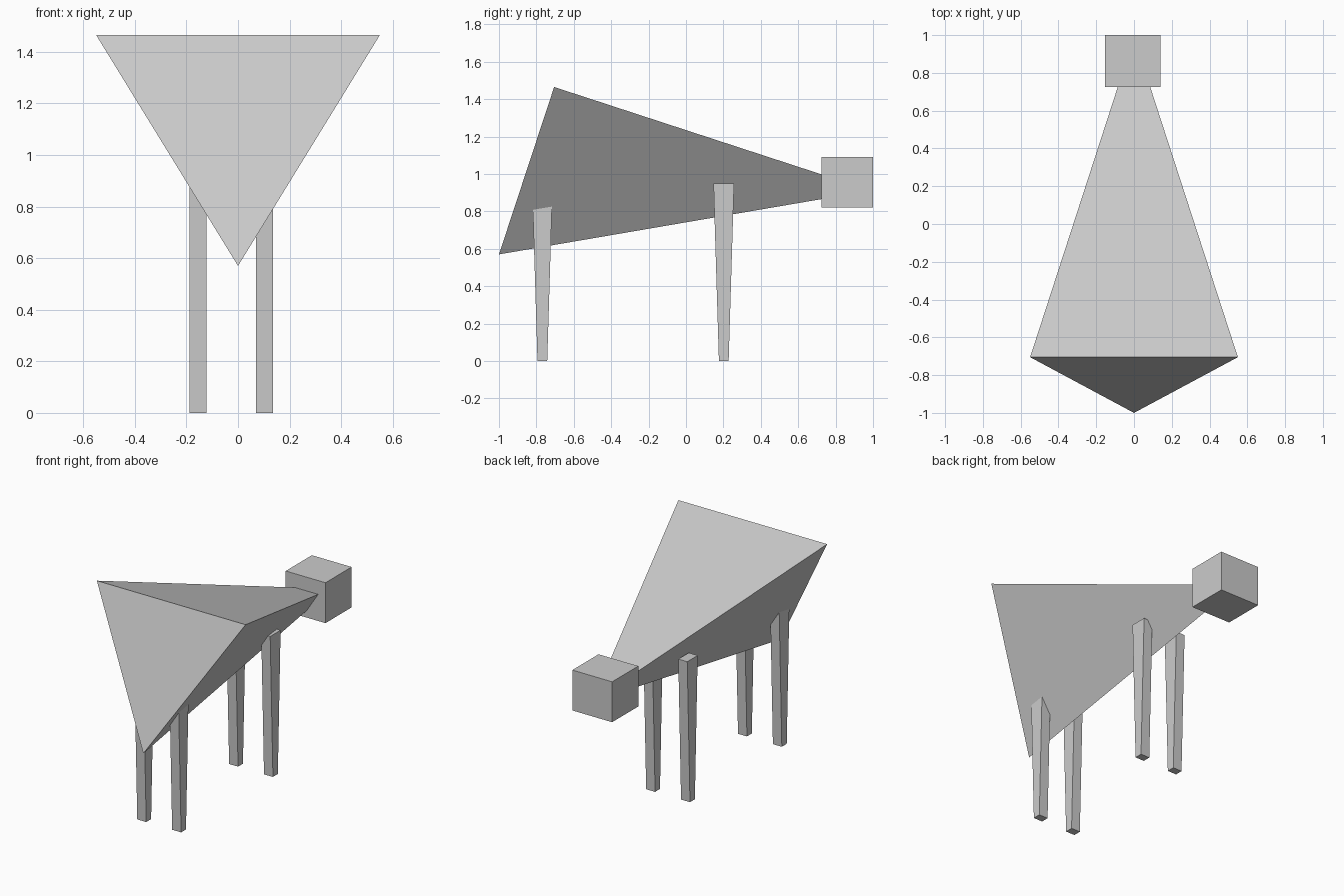
import bpy
import bmesh

cube = bpy.data.objects.get("Cube")
if cube:
    bpy.data.objects.remove(cube, do_unlink=True)

grey = bpy.data.materials.new("light_grey")
grey.use_nodes = True
colour = (0.6, 0.6, 0.6, 1)
grey.diffuse_color = colour
grey.node_tree.nodes["Principled BSDF"].inputs["Base Color"].default_value = colour


def add_hull(name, points):
    """Make a flat-faced convex solid around a few corner points."""
    mesh = bpy.data.meshes.new(name)
    bm = bmesh.new()
    for p in points:
        bm.verts.new(p)
    bmesh.ops.convex_hull(bm, input=bm.verts[:])
    bmesh.ops.dissolve_limit(bm, angle_limit=0.01, verts=bm.verts[:], edges=bm.edges[:])
    bmesh.ops.recalc_face_normals(bm, faces=bm.faces[:])
    bm.to_mesh(mesh)
    bm.free()
    mesh.materials.append(grey)
    obj = bpy.data.objects.new(name, mesh)
    bpy.context.collection.objects.link(obj)
    return obj


def rectangle(x, y, z, half_x, half_y):
    return [(x + i * half_x, y + j * half_y, z) for i in (-1, 1) for j in (-1, 1)]


# Body: a three-sided pyramid lying down, its tip inside the head
add_hull("body", [(-0.55, -0.705, 1.465), (0.55, -0.705, 1.465),
                  (0, -1, 0.57), (0, 0.99, 0.911)])

# Head: a plain block
add_hull("head", rectangle(-0.007, 0.862, 0.82, 0.147, 0.138)
         + rectangle(-0.007, 0.862, 1.09, 0.147, 0.138))

# Legs: wider at the top along the body's length
for side, x in (("left", 0.102), ("right", -0.156)):
    for end, y in (("front", -0.768), ("rear", 0.202)):
        add_hull(f"{end}_{side}_leg", rectangle(x, y, 0, 0.033, 0.026)
                 + rectangle(x, y, 0.95, 0.033, 0.055))
